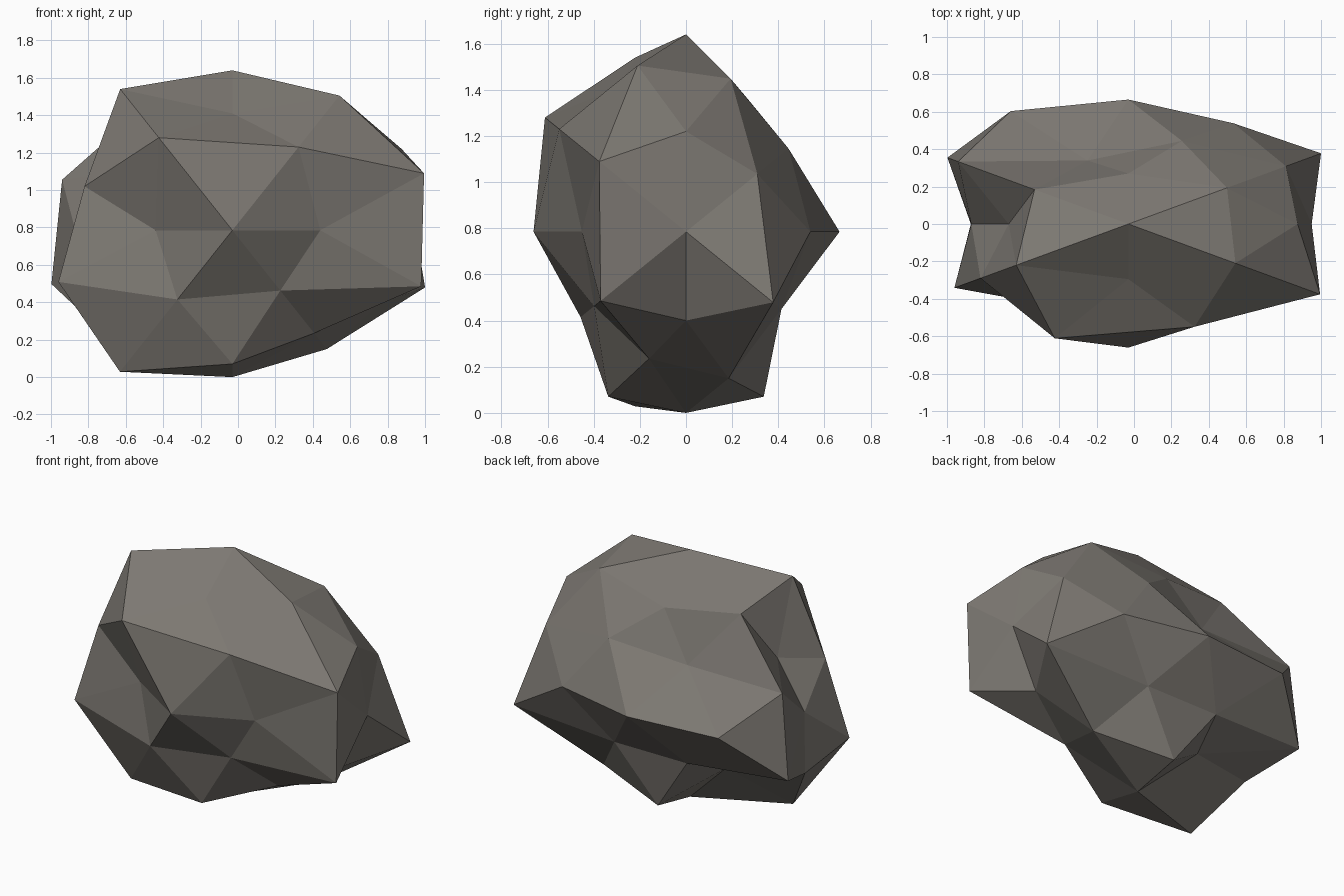
import bpy, bmesh
from mathutils import Vector

if "Cube" in bpy.data.objects:
    bpy.data.objects.remove(bpy.data.objects["Cube"])

# Corner directions of a once-subdivided icosahedron, with the boulder's
# bulge in each direction (signs run from --- to +++)
A, B = 0.5257, 0.8507
BULGE = [
    ((1, 0, 0), [.653, .762]),
    ((0, 1, 0), [.866, .872]),
    ((0, 0, 1), [.785, .855]),
    ((0, A, B), [.84, .735, .84, .673]),
    ((A, B, 0), [.607, .93, .695, .83]),
    ((B, 0, A), [.77, .585, .732, .827]),
    ((.5, .309, .809), [.935, .933, .555, .78, .68, .89, .785, .82]),
    ((.309, .809, .5), [.74, .99, .67, .55, .645, .89, .67, .72]),
    ((.809, .5, .309), [.894, .76, .93, .875, .97, .985, .99, .81]),
]
STRETCH = Vector((1.286, .763, 1.0))
CENTRE = Vector((-.03, 0, .785))


def signed(direction):
    """All sign variants of a direction, negative first."""
    out = [()]
    for c in direction:
        out = [o + (s * c,) for o in out for s in ((-1, 1) if c else (1,))]
    return [Vector(o).normalized() for o in out]


# Round faceted ball
bm = bmesh.new()
bulges = []
for direction, radii in BULGE:
    for d, r in zip(signed(direction), radii):
        bulges.append((bm.verts.new(d), r))
bmesh.ops.convex_hull(bm, input=bm.verts[:])

# Push every corner in or out and stretch into a boulder
for v, r in bulges:
    v.co = CENTRE + v.co * STRETCH * r
bmesh.ops.recalc_face_normals(bm, faces=bm.faces[:])

mesh = bpy.data.meshes.new("boulder")
bm.to_mesh(mesh)
bm.free()

# Stone colour
stone = bpy.data.materials.new("warm_grey_stone")
stone.diffuse_color = (.205, .19, .17, 1)
stone.use_nodes = True
stone.node_tree.nodes["Principled BSDF"].inputs["Base Color"].default_value = stone.diffuse_color
mesh.materials.append(stone)
bpy.context.collection.objects.link(bpy.data.objects.new("boulder", mesh))
